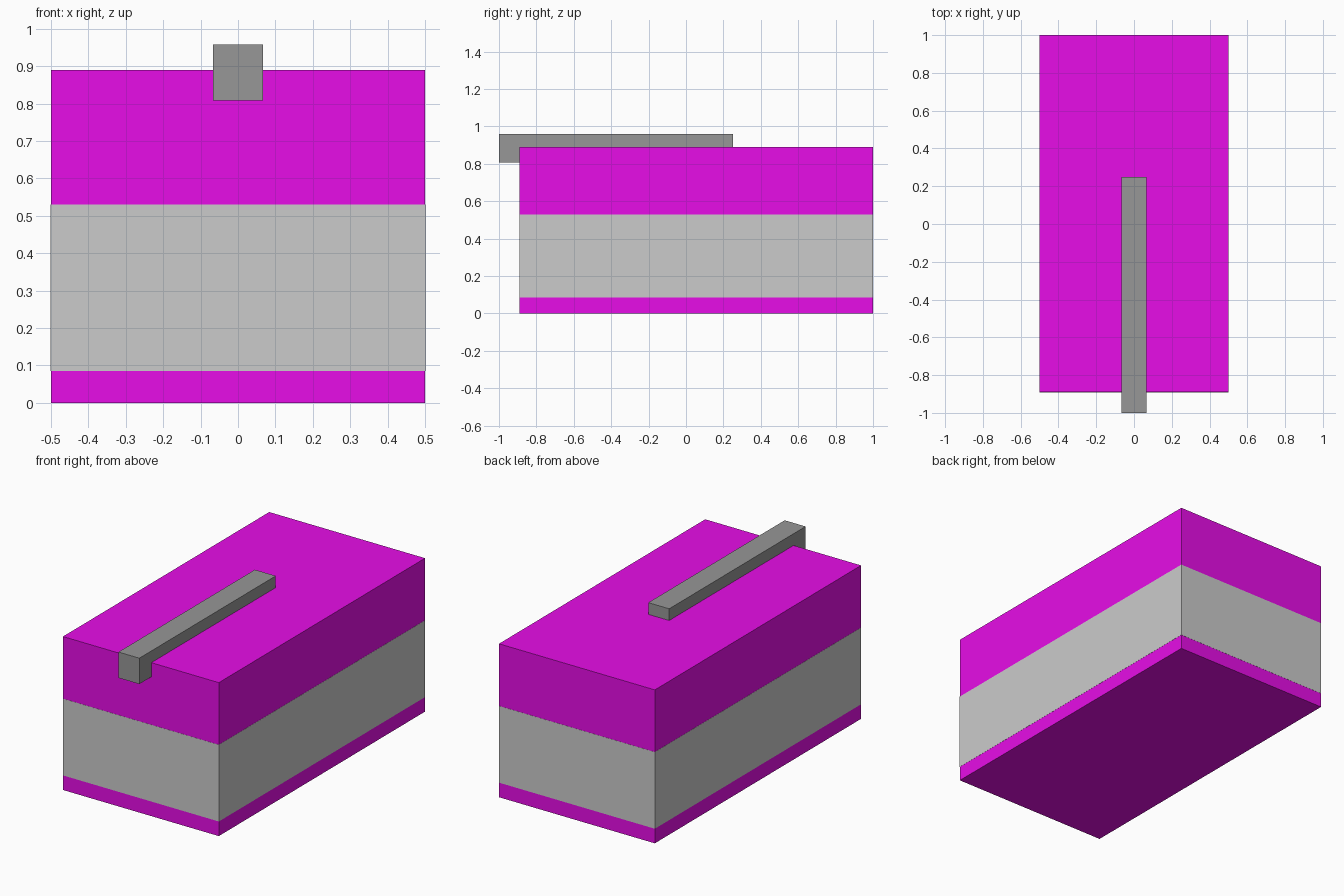
import bpy

if "Cube" in bpy.data.objects:
    bpy.data.objects.remove(bpy.data.objects["Cube"])


def material(name, rgb):
    mat = bpy.data.materials.new(name)
    mat.diffuse_color = (*rgb, 1)
    mat.use_nodes = True
    mat.node_tree.nodes["Principled BSDF"].inputs["Base Color"].default_value = mat.diffuse_color
    return mat


def box(name, low, high, mat=None):
    center = [(a + b) / 2 for a, b in zip(low, high)]
    bpy.ops.mesh.primitive_cube_add(size=1, location=center)
    obj = bpy.context.object
    obj.name = name
    obj.scale = [b - a for a, b in zip(low, high)]
    bpy.ops.object.transform_apply(location=False, rotation=False, scale=True)
    if mat:
        obj.data.materials.append(mat)
    return obj


magenta = material("magenta", (0.8, 0.004, 0.8))
dark_grey = material("dark_grey", (0.31, 0.31, 0.31))

# Main block
box("body", (-0.5, -0.89, 0), (0.5, 1, 0.89), magenta)

# Grey band around the sides, a hair proud so it shows cleanly
e = 0.0008
box("side_band", (-0.5 - e, -0.89 - e, 0.085), (0.5 + e, 1 + e, 0.53))

# Bar sunk into the top, overhanging the front
box("top_bar", (-0.067, -1, 0.808), (0.067, 0.25, 0.958), dark_grey)
